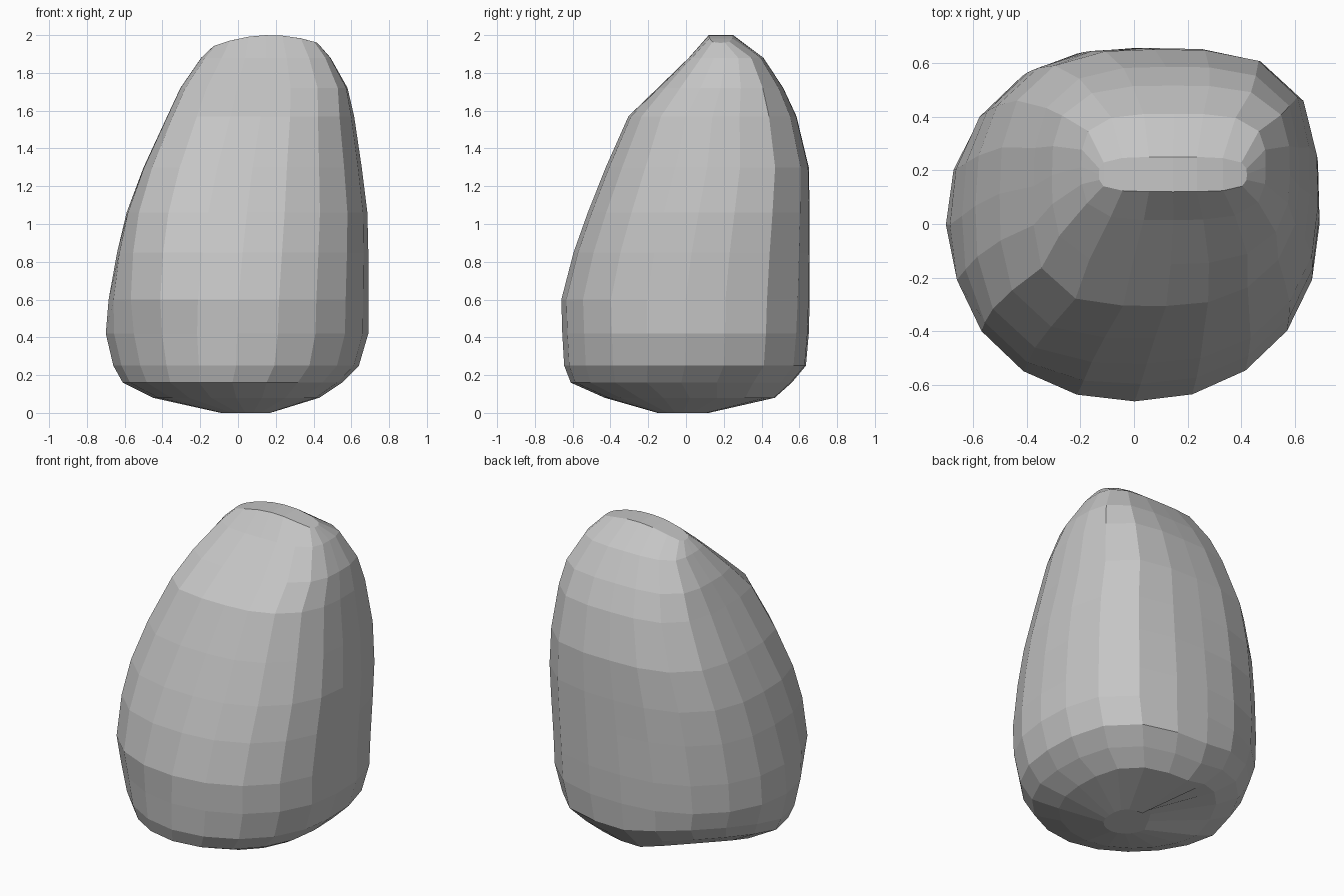
import bpy, bmesh
from math import sin, cos, tau

cube = bpy.data.objects.get("Cube")
if cube:
    bpy.data.objects.remove(cube, do_unlink=True)

SIDES = 20
# Stone levels: height, then x and y extents
LEVELS = [
    (0.0, -0.09, 0.17, -0.15, 0.12),
    (0.08, -0.45, 0.43, -0.43, 0.47),
    (0.16, -0.61, 0.55, -0.61, 0.56),
    (0.25, -0.66, 0.64, -0.645, 0.635),
    (0.42, -0.70, 0.69, -0.655, 0.65),
    (0.60, -0.685, 0.69, -0.66, 0.655),
    (0.85, -0.64, 0.69, -0.595, 0.655),
    (1.06, -0.59, 0.685, -0.52, 0.655),
    (1.30, -0.50, 0.655, -0.425, 0.65),
    (1.57, -0.375, 0.615, -0.305, 0.585),
    (1.72, -0.305, 0.58, -0.15, 0.515),
    (1.88, -0.195, 0.49, 0.015, 0.41),
    (2.0, -0.13, 0.42, 0.12, 0.25),
]


def squareness(c, s, z):
    """Corner sharpness of the outline for each quadrant."""
    up = min(max((z - 0.4) / 1.2, 0), 1)
    tip = max(z - 1.6, 0)
    if s < 0:
        return 1.8 + 2.2 * up if c < 0 else 2.1 + 0.2 * up + 4 * tip
    return 2.1 + up + 2 * tip if c < 0 else 3.0 + 0.6 * up


def outline_point(i, level):
    z, x0, x1, y0, y1 = level
    c, s = cos(tau * i / SIDES), sin(tau * i / SIDES)
    n = squareness(c, s, z)
    # Equal-angle point pushed out onto the squared ellipse
    r = (abs(c) ** n + abs(s) ** n) ** (-1 / n)
    x = (x0 + x1) / 2 + r * c * (x1 - x0) / 2
    y = (y0 + y1) / 2 + r * s * (y1 - y0) / 2
    if z < 0.3:
        # Underside rises towards the back right corner
        z += 0.12 * max(-c, 0) * max(s, 0)
    elif z > 1.95:
        # Crown falls away to both sides
        z -= 0.65 * (x - 0.17) ** 2
    return x, y, z


# Loft the stone through its levels
bm = bmesh.new()
rings = [[bm.verts.new(outline_point(i, lv)) for i in range(SIDES)] for lv in LEVELS]
for low, high in zip(rings, rings[1:]):
    for i in range(SIDES):
        j = (i + 1) % SIDES
        bm.faces.new((low[i], low[j], high[j], high[i]))
bm.faces.new(rings[0][::-1])

# Crown: strips across the top from front edge to back edge
crown, half = rings[-1], SIDES // 2
for i in range(half):
    a, b = crown[i], crown[i + 1]
    c, d = crown[-i - 1], crown[-i]
    bm.faces.new(list(dict.fromkeys((a, b, c, d))))
bmesh.ops.recalc_face_normals(bm, faces=bm.faces)
mesh = bpy.data.meshes.new("boulder")
bm.to_mesh(mesh)
bm.free()

# Flat stone grey
grey = bpy.data.materials.new("stone_grey")
grey.use_nodes = True
colour = (0.56, 0.56, 0.56, 1)
grey.diffuse_color = colour
grey.node_tree.nodes["Principled BSDF"].inputs["Base Color"].default_value = colour
mesh.materials.append(grey)

boulder = bpy.data.objects.new("boulder", mesh)
bpy.context.scene.collection.objects.link(boulder)
